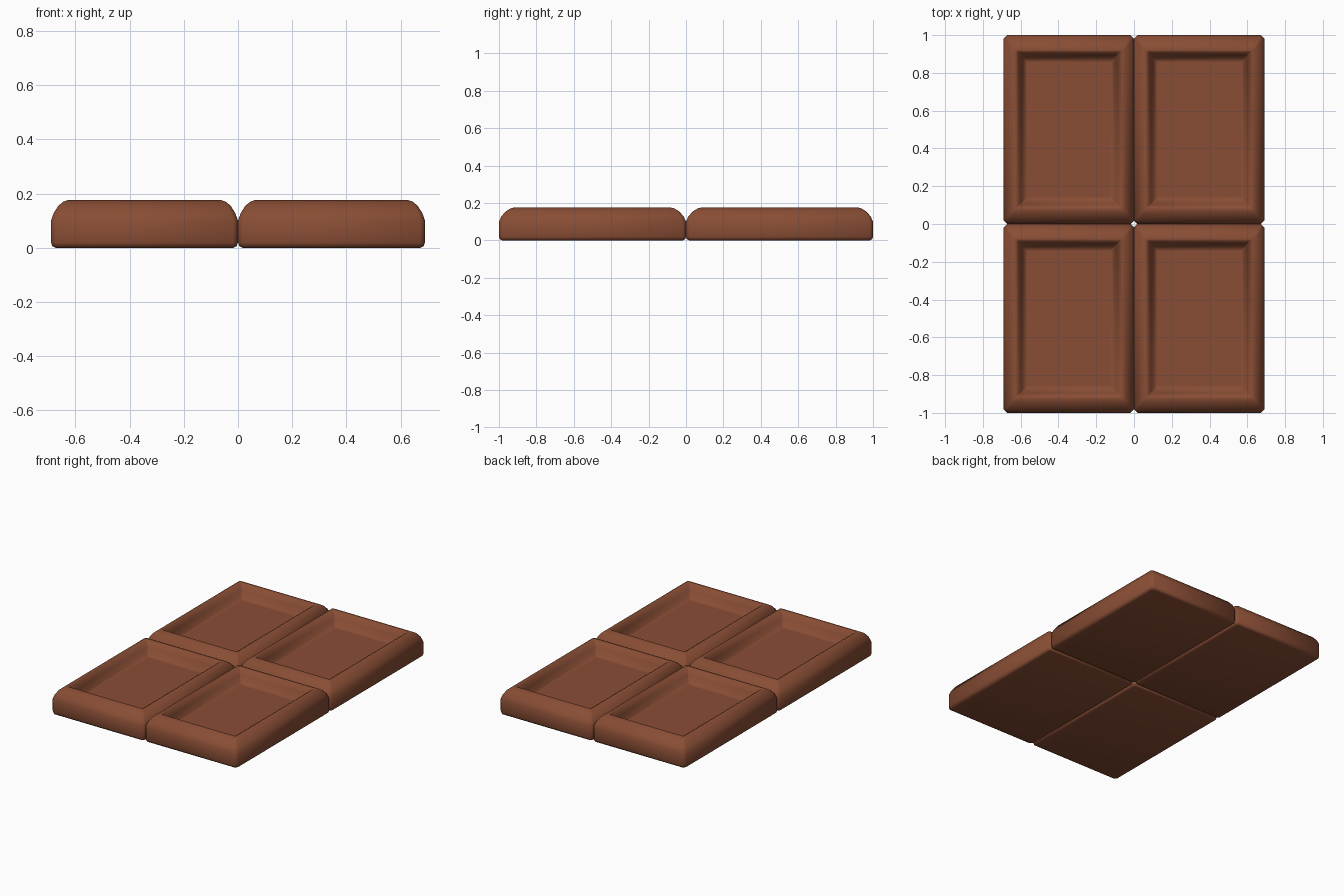
import bpy, bmesh

if "Cube" in bpy.data.objects:
    bpy.data.objects.remove(bpy.data.objects["Cube"])

W, L = 0.69, 1.0

# Cross-section of one block: (x inset, y inset, z, corner chamfer)
PROFILE = [
    (0.018, 0.018, 0.000, 0.012),   # underside edge
    (0.005, 0.005, 0.006, 0.015),
    (0.000, 0.000, 0.020, 0.018),   # side wall
    (0.000, 0.000, 0.100, 0.018),
    (0.010, 0.012, 0.128, 0.016),   # rounded shoulder
    (0.027, 0.036, 0.155, 0.012),
    (0.045, 0.060, 0.170, 0.008),
    (0.062, 0.080, 0.176, 0.006),   # rim
    (0.074, 0.090, 0.170, 0.005),
    (0.090, 0.105, 0.135, 0.004),   # recess wall
    (0.105, 0.122, 0.098, 0.004),
    (0.118, 0.136, 0.088, 0.004),   # recess floor
    (0.126, 0.144, 0.088, 0.004),
]

mat = bpy.data.materials.new("chocolate")
mat.diffuse_color = (0.25, 0.075, 0.035, 1)
mat.use_nodes = True
mat.node_tree.nodes["Principled BSDF"].inputs["Base Color"].default_value = mat.diffuse_color


def ring(bm, ix, iy, z, c):
    """Rectangle with clipped corners, counter-clockwise from above."""
    a, b = W / 2 - ix, L / 2 - iy
    pts = [(a, -b + c), (a, b - c), (a - c, b), (-a + c, b),
           (-a, b - c), (-a, -b + c), (-a + c, -b), (a - c, -b)]
    return [bm.verts.new((x, y, z)) for x, y in pts]


# One block lofted through the profile rings
bm = bmesh.new()
rings = [ring(bm, *p) for p in PROFILE]
for lo, hi in zip(rings, rings[1:]):
    for i in range(8):
        j = (i + 1) % 8
        bm.faces.new((lo[i], lo[j], hi[j], hi[i]))
bm.faces.new(rings[0][::-1])
bm.faces.new(rings[-1])
for f in bm.faces:
    f.smooth = True
mesh = bpy.data.meshes.new("chocolate_block")
bm.to_mesh(mesh)
bm.free()
mesh.materials.append(mat)

# Two by two blocks
for sy, row in ((-1, "front"), (1, "back")):
    for sx, side in ((-1, "left"), (1, "right")):
        ob = bpy.data.objects.new(f"block_{row}_{side}", mesh)
        ob.location = (sx * W / 2, sy * L / 2, 0)
        bpy.context.collection.objects.link(ob)
